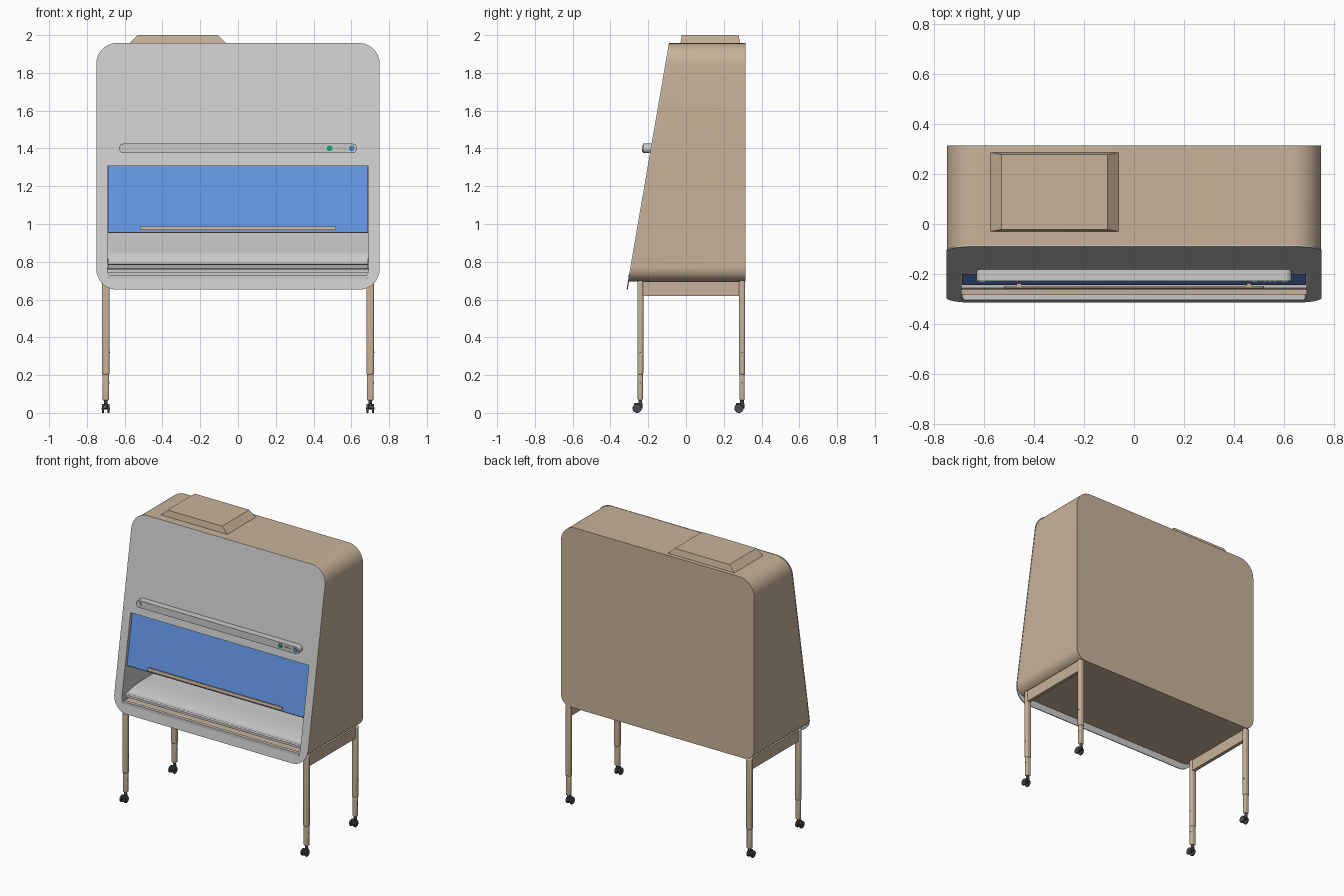
import bpy, bmesh, math
from mathutils import Matrix, Vector

if "Cube" in bpy.data.objects:
    bpy.data.objects.remove(bpy.data.objects["Cube"])


def material(name, rgb):
    m = bpy.data.materials.new(name)
    m.diffuse_color = (*rgb, 1)
    m.use_nodes = True
    m.node_tree.nodes["Principled BSDF"].inputs["Base Color"].default_value = m.diffuse_color
    return m


TAN = material("tan_paint", (0.58, 0.45, 0.32))
BLUE = material("blue_glass", (0.13, 0.31, 0.80))
DARK = material("dark_rubber", (0.07, 0.07, 0.08))
GREEN = material("green_button", (0.0, 0.45, 0.18))
BUTTON_BLUE = material("blue_button_plastic", (0.05, 0.25, 0.7))


def slope(z, off=0.0):
    """y of the slanted front face at height z"""
    return -0.315 + (z - 0.652) * 0.172 + off


def finish(name, bm, mat=None, bevel=0.0):
    bmesh.ops.recalc_face_normals(bm, faces=bm.faces)
    me = bpy.data.meshes.new(name)
    bm.to_mesh(me)
    bm.free()
    ob = bpy.data.objects.new(name, me)
    bpy.context.collection.objects.link(ob)
    if mat:
        me.materials.append(mat)
    if bevel:
        b = ob.modifiers.new("bevel", "BEVEL")
        b.width, b.segments, b.limit_method = bevel, 3, "ANGLE"
    bpy.ops.object.select_all(action="DESELECT")
    ob.select_set(True)
    bpy.context.view_layer.objects.active = ob
    bpy.ops.object.shade_smooth_by_angle(angle=math.radians(32))
    return ob


def rrect(x0, x1, z0, z1, rt=0, rb=0, n=12):
    """rounded rectangle in xz with top and bottom corner radii"""
    pts = []
    for cx, cz, r, a0 in ((x1 - rt, z1 - rt, rt, 0), (x0 + rt, z1 - rt, rt, 90),
                          (x0 + rb, z0 + rb, rb, 180), (x1 - rb, z0 + rb, rb, 270)):
        for i in range(n + 1 if r > 0 else 1):
            a = math.radians(a0 + 90 * i / n)
            pts.append((cx + r * math.cos(a), cz + r * math.sin(a)))
    return pts


def slab(name, loops, front, back, mat=None, bevel=0.0):
    """xz outlines (first outer, then holes) filled between front(z) and back(z)"""
    bm = bmesh.new()
    caps = ([], [])
    for pts in loops:
        a, b = rings = [[bm.verts.new((x, f(z), z)) for x, z in pts] for f in (front, back)]
        for i in range(len(pts)):
            bm.faces.new((a[i - 1], a[i], b[i], b[i - 1]))
            for k in (0, 1):
                caps[k].append(bm.edges.get((rings[k][i - 1], rings[k][i])))
    for k in (0, 1):
        bmesh.ops.triangle_fill(bm, edges=caps[k], use_beauty=True, normal=(0, -1, 0))
    return finish(name, bm, mat, bevel)


def slant(name, loops, f, b, mat=None, bevel=0.0):
    """slab lying parallel to the slanted front, between offsets f and b"""
    return slab(name, loops, lambda z: slope(z, f), lambda z: slope(z, b), mat, bevel)


def prism(name, profile, x0, x1, mat=None, bevel=0.0):
    """yz profile extruded along x"""
    bm = bmesh.new()
    a, b = [[bm.verts.new((x, y, z)) for y, z in profile] for x in (x0, x1)]
    for i in range(len(a)):
        bm.faces.new((a[i - 1], a[i], b[i], b[i - 1]))
    bm.faces.new(a)
    bm.faces.new(b)
    return finish(name, bm, mat, bevel)


def box(name, x, y, z, mat=None, bevel=0.0):
    return prism(name, [(y[0], z[0]), (y[1], z[0]), (y[1], z[1]), (y[0], z[1])], *x, mat, bevel)


def cyl(name, r, depth, loc, axis, mat=None, bevel=0.0, seg=24):
    bm = bmesh.new()
    rot = Vector((0, 0, 1)).rotation_difference(Vector(axis)).to_matrix().to_4x4()
    bmesh.ops.create_cone(bm, cap_ends=True, segments=seg, radius1=r, radius2=r, depth=depth,
                          matrix=Matrix.Translation(loc) @ rot)
    return finish(name, bm, mat, bevel)


# Cabinet shell, back and slanted front fascia
outer = rrect(-0.748, 0.748, 0.695, 1.957, 0.115, 0.075)
inner = rrect(-0.738, 0.738, 0.705, 1.947, 0.105, 0.065)
slab("cabinet_shell", [outer, inner], lambda z: slope(z, 0.006), lambda z: 0.305, TAN)
slab("back_panel", [outer], lambda z: 0.305, lambda z: 0.315, TAN)
opening = rrect(-0.69, 0.69, 0.710, 1.308, 0.004, 0.045)
slant("front_fascia", [rrect(-0.75, 0.75, 0.652, 1.958, 0.11, 0.11), opening], 0, 0.006)

# Recessed sash window with trims and lift handle
slant("sash_window", [rrect(-0.689, 0.689, 0.957, 1.33)], 0.020, 0.027, BLUE)
slant("sash_bottom_trim", [rrect(-0.689, 0.689, 0.953, 0.957)], 0.019, 0.028, DARK)
slant("sash_handle", [rrect(-0.52, 0.52, 0.968, 0.988, 0.004, 0.004, 4)], 0.002, 0.010, TAN)
for s in (-1, 1):
    slant("handle_mount", [rrect(s * 0.46 - 0.01, s * 0.46 + 0.01, 0.972, 0.984)],
          0.008, 0.021, TAN)

# Work chamber: side walls, back wall, ceiling and dished work tray
for s in (-1, 1):
    prism("chamber_side_wall", [(slope(0.72, 0.006), 0.72), (0.26, 0.72), (0.26, 1.40),
                                (slope(1.40, 0.006), 1.40)], s * 0.690, s * 0.696)
box("chamber_back_wall", (-0.69, 0.69), (0.25, 0.26), (0.72, 1.40))
box("chamber_ceiling", (-0.69, 0.69), (slope(1.40, 0.02), 0.26), (1.38, 1.40))
cove = [(0.19 + 0.06 * math.sin(math.radians(a)), 0.848 - 0.06 * math.cos(math.radians(a)))
        for a in range(0, 91, 15)]
prism("work_tray", [(-0.232, 0.745), (-0.232, 0.766), (-0.19, 0.778), (-0.12, 0.786),
                    (-0.05, 0.788)] + cove + [(0.25, 0.745)], -0.688, 0.688)
prism("front_intake_grille", [(-0.262, 0.742), (-0.262, 0.758), (-0.256, 0.765),
                              (-0.245, 0.768), (-0.232, 0.766), (-0.232, 0.742)], -0.69, 0.69)
slab("arm_rest", [rrect(-0.688, 0.688, 0.708, 0.730, 0.010, 0.010, 4)],
     lambda z: -0.305, lambda z: -0.282, None, 0.006)

# Control console with display, keys and buttons
slab("control_console", [rrect(-0.63, 0.63, 1.375, 1.425, 0.0245, 0.0245)],
     lambda z: -0.228, lambda z: slope(z, 0.003), None, 0.005)
slab("console_display", [rrect(0.51, 0.578, 1.389, 1.411, 0.003, 0.003, 3)],
     lambda z: -0.2295, lambda z: -0.226)
for name, x, mat in (("green_button", 0.485, GREEN), ("blue_button", 0.602, BUTTON_BLUE),
                     ("lamp_button", -0.605, None)):
    cyl(name + "_ring", 0.018, 0.003, (x, -0.2285, 1.40), (0, 1, 0))
    cyl(name, 0.015, 0.006, (x, -0.229, 1.40), (0, 1, 0), mat)
for x in (0.525, 0.545, 0.565):
    cyl("small_key", 0.007, 0.004, (x, -0.230, 1.40), (0, 1, 0), TAN, seg=12)

# Fascia screws near the top corners
for s in (-1, 1):
    cyl("fascia_screw", 0.004, 0.002, (s * 0.65, slope(1.90), 1.90), (0, 1, -0.17), seg=12)

# Tapered exhaust housing on the roof
bm = bmesh.new()
rings = [[bm.verts.new(p) for p in ((x0, y0, z), (x1, y0, z), (x1, y1, z), (x0, y1, z))]
         for x0, x1, y0, y1, z in ((-0.577, -0.06, -0.03, 0.287, 1.955),
                                   (-0.53, -0.107, -0.022, 0.278, 2.0))]
for i in range(4):
    bm.faces.new((rings[0][i - 1], rings[0][i], rings[1][i], rings[1][i - 1]))
for r in rings:
    bm.faces.new(r)
finish("exhaust_housing", bm, TAN)

# Stand: side beams, telescopic legs and twin-wheel casters
for s in (-1, 1):
    X = s * 0.70
    box("side_beam", (X - 0.012, X + 0.012), (-0.23, 0.285), (0.618, 0.696), TAN)
    for y in (-0.242, 0.297):
        box("leg_upper", (X - 0.020, X + 0.020), (y - 0.016, y + 0.016), (0.20, 0.70), TAN, 0.010)
        box("leg_lower", (X - 0.0175, X + 0.0175), (y - 0.0135, y + 0.0135), (0.065, 0.21),
            TAN, 0.009)
        for z, r in ((0.16, 0.0175), (0.32, 0.020)):
            cyl("height_pin", 0.004, 0.004, (X + r, y, z), (1, 0, 0), DARK, seg=12)
        cyl("caster_stem", 0.010, 0.035, (X, y, 0.055), (0, 0, 1), DARK)
        box("caster_yoke", (X - 0.008, X + 0.008), (y - 0.032, y + 0.012), (0.022, 0.052),
            DARK, 0.004)
        cyl("caster_axle", 0.005, 0.046, (X, y - 0.017, 0.024), (1, 0, 0), DARK, seg=12)
        for w in (-1, 1):
            cyl("caster_wheel", 0.024, 0.012, (X + w * 0.015, y - 0.017, 0.024), (1, 0, 0),
                DARK, 0.003)
